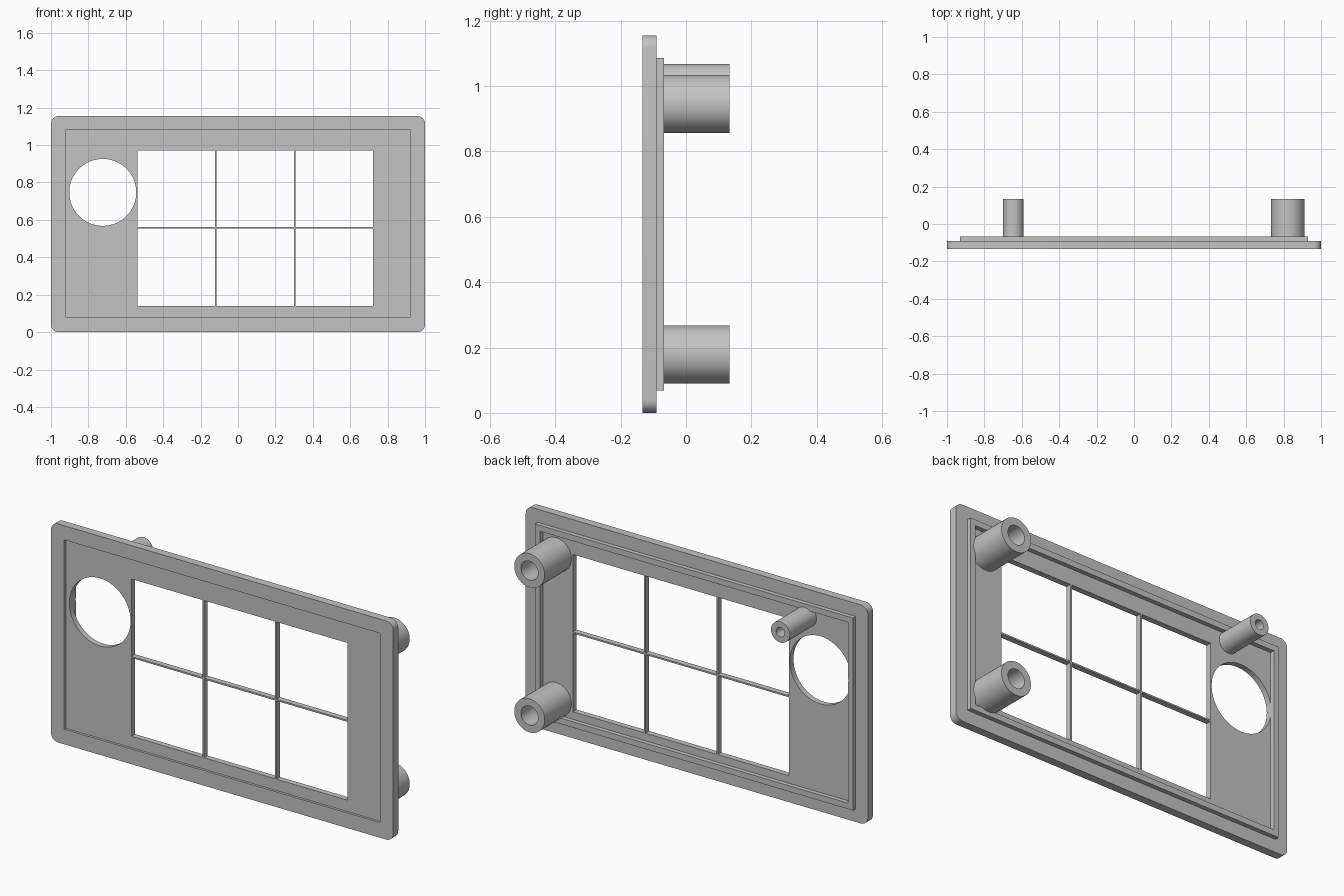
import bpy, bmesh, math

if "Cube" in bpy.data.objects:
    bpy.data.objects.remove(bpy.data.objects["Cube"])

grey = bpy.data.materials.new("light grey")
grey.diffuse_color = (0.55, 0.55, 0.55, 1)
grey.use_nodes = True
grey.node_tree.nodes["Principled BSDF"].inputs["Base Color"].default_value = grey.diffuse_color


def prism(name, outline, y0, y1):
    """Solid made from an (x, z) outline, extruded along y."""
    bm = bmesh.new()
    face = bm.faces.new([bm.verts.new((x, y0, z)) for x, z in outline])
    ext = bmesh.ops.extrude_face_region(bm, geom=[face])["geom"]
    for v in ext:
        if isinstance(v, bmesh.types.BMVert):
            v.co.y = y1
    bmesh.ops.recalc_face_normals(bm, faces=bm.faces)
    return finish(name, bm)


def finish(name, bm):
    me = bpy.data.meshes.new(name)
    bm.to_mesh(me)
    bm.free()
    me.materials.append(grey)
    ob = bpy.data.objects.new(name, me)
    bpy.context.collection.objects.link(ob)
    return ob


def rect(x0, x1, z0, z1):
    return [(x0, z0), (x1, z0), (x1, z1), (x0, z1)]


def rounded(x0, x1, z0, z1, r, n=8):
    pts = []
    corners = [(x1 - r, z1 - r), (x0 + r, z1 - r), (x0 + r, z0 + r), (x1 - r, z0 + r)]
    for k, (cx, cz) in enumerate(corners):
        for i in range(n + 1):
            a = math.pi / 2 * (k + i / n)
            pts.append((cx + r * math.cos(a), cz + r * math.sin(a)))
    return pts


def circle(cx, cz, r, n=64):
    return [(cx + r * math.cos(2 * math.pi * i / n), cz + r * math.sin(2 * math.pi * i / n))
            for i in range(n)]


def cut(ob, outline, y0, y1):
    """Cut an extruded outline out of an object."""
    cutter = prism("cutter", outline, y0, y1)
    cutter.hide_render = True
    mod = ob.modifiers.new("cut", 'BOOLEAN')
    mod.operation, mod.solver, mod.object = 'DIFFERENCE', 'EXACT', cutter
    bpy.context.view_layer.objects.active = ob
    bpy.ops.object.modifier_apply(modifier=mod.name)
    bpy.data.objects.remove(cutter)


def smooth(ob):
    bpy.ops.object.select_all(action='DESELECT')
    ob.select_set(True)
    bpy.context.view_layer.objects.active = ob
    bpy.ops.object.shade_smooth_by_angle(angle=math.radians(30))


FRONT, BACK, LIP, END = -0.133, -0.09, -0.067, 0.133
RECESS = FRONT + 0.013
hole = circle(-0.723, 0.747, 0.179)

# Front plate with rounded corners and a shallow recessed panel
plate = prism("front_plate", rounded(-1, 1, 0, 1.155, 0.04), FRONT, BACK)
cut(plate, rect(-0.923, 0.923, 0.08, 1.08), FRONT - 0.1, RECESS)

# Six window openings, leaving thin bars between them
bar = 0.004
xs = [-0.538 - bar, -0.119, 0.304, 0.723 + bar]
zs = [0.14 - bar, 0.558, 0.971 + bar]
for x0, x1 in zip(xs, xs[1:]):
    for z0, z1 in zip(zs, zs[1:]):
        cut(plate, rect(x0 + bar, x1 - bar, z0 + bar, z1 - bar), -0.3, 0.2)
cut(plate, hole, -0.3, 0.2)

# Raised lip around the back, notched by the round opening
lip = prism("back_lip", rect(-0.929, 0.929, 0.069, 1.086), BACK, LIP)
cut(lip, rect(-0.9, 0.9, 0.1, 1.055), -0.3, 0.2)
cut(lip, hole, -0.3, 0.2)

# Hollow screw posts on the back
posts = [("upper_post", 0.822, 0.945, 0.089, 0.05),
         ("lower_post", 0.822, 0.179, 0.089, 0.05),
         ("small_post", -0.645, 1.012, 0.055, 0.025)]
for name, x, z, r, bore in posts:
    post = prism(name, circle(x, z, r, 48), BACK, END)
    cut(post, circle(x, z, bore, 48), BACK + 0.002, END + 0.1)
    smooth(post)

smooth(plate)
smooth(lip)
